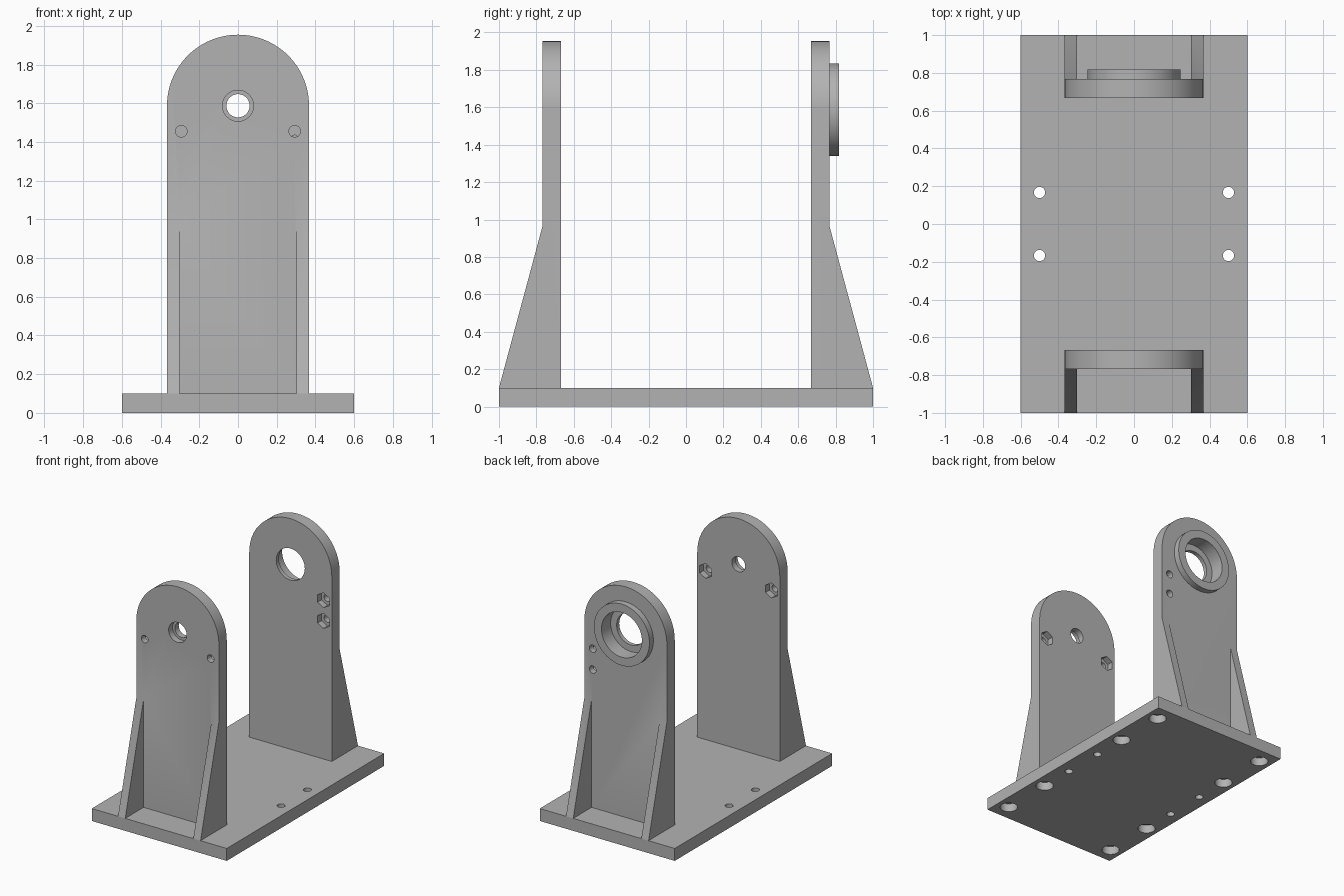
import bpy, bmesh
from math import cos, sin, pi, radians
from mathutils import Vector

cube = bpy.data.objects.get("Cube")
if cube:
    bpy.data.objects.remove(cube, do_unlink=True)

grey = bpy.data.materials.new("plain grey")
grey.use_nodes = True
colour = (0.45, 0.45, 0.45, 1)
grey.diffuse_color = colour
grey.node_tree.nodes["Principled BSDF"].inputs["Base Color"].default_value = colour

PLACE = {
    "X": lambda a, b, d: Vector((d, a, b)),
    "Y": lambda a, b, d: Vector((a, d, b)),
    "Z": lambda a, b, d: Vector((a, b, d)),
}


def prism(name, profile, axis, lo, hi):
    """Extrude a flat profile along an axis from lo to hi."""
    bm = bmesh.new()
    face = bm.faces.new([bm.verts.new(PLACE[axis](a, b, lo)) for a, b in profile])
    out = bmesh.ops.extrude_face_region(bm, geom=[face])
    verts = [v for v in out["geom"] if isinstance(v, bmesh.types.BMVert)]
    bmesh.ops.translate(bm, vec=PLACE[axis](0, 0, hi - lo), verts=verts)
    bmesh.ops.recalc_face_normals(bm, faces=bm.faces[:])
    mesh = bpy.data.meshes.new(name)
    bm.to_mesh(mesh)
    bm.free()
    mesh.materials.append(grey)
    obj = bpy.data.objects.new(name, mesh)
    bpy.context.collection.objects.link(obj)
    return obj


def ring(a, b, r, n=48):
    return [(a + r * sin(2 * pi * i / n), b + r * cos(2 * pi * i / n)) for i in range(n)]


def combine(target, tool, operation):
    """Apply a boolean and discard the tool."""
    tool.hide_render = True
    mod = target.modifiers.new("boolean", "BOOLEAN")
    mod.operation, mod.object, mod.solver = operation, tool, "EXACT"
    bpy.context.view_layer.objects.active = target
    bpy.ops.object.modifier_apply(modifier=mod.name)
    bpy.data.objects.remove(tool, do_unlink=True)


def cut(target, profile, axis, lo, hi):
    combine(target, prism("cutter", profile, axis, lo, hi), "DIFFERENCE")


def finish(obj):
    bpy.ops.object.select_all(action="DESELECT")
    obj.select_set(True)
    bpy.context.view_layer.objects.active = obj
    bpy.ops.object.shade_smooth_by_angle(angle=radians(30))


HALF, AXLE, FLOOR = 0.367, 1.587, 0.1
INNER, OUTER = 0.667, 0.767


def upright(name, side):
    """Round-topped plate with two sloping gussets on its outer face."""
    arc = [(HALF * cos(pi * i / 48), AXLE + HALF * sin(pi * i / 48)) for i in range(49)]
    plate = prism(name, [(-HALF, FLOOR), (HALF, FLOOR)] + arc, "Y", side * INNER, side * OUTER)
    slope = [(side * 0.72, FLOOR), (side, FLOOR), (side * OUTER, 0.965), (side * 0.72, 0.965)]
    for lo, hi in ((-HALF, -0.303), (0.303, HALF)):
        combine(plate, prism("gusset", slope, "X", lo, hi), "UNION")
    return plate


def nut_hole(plate, side, x, z):
    """Screw hole with a hexagonal nut pocket on the inner face."""
    cut(plate, ring(x, z, 0.03, 24), "Y", side * 0.6, side * 0.85)
    cut(plate, ring(x, z, 0.06, 6), "Y", side * 0.6, side * 0.717)


# Base plate with screw holes and round pockets underneath
base = prism("base_plate", [(-0.6, -1), (0.6, -1), (0.6, 1), (-0.6, 1)], "Z", 0, FLOOR)
for x in (-0.5, 0.5):
    for s in (-1, 1):
        cut(base, ring(x, s * 0.167, 0.03, 24), "Z", -0.1, 0.2)
        for y in (0.45, 0.87):
            cut(base, ring(x, s * y, 0.065), "Z", -0.1, 0.067)
finish(base)

# Front upright with a stepped shaft hole
front = upright("front_upright", -1)
cut(front, ring(0, AXLE, 0.06), "Y", -0.9, -0.6)
cut(front, ring(0, AXLE, 0.08), "Y", -0.9, -0.717)
for x in (-0.293, 0.293):
    nut_hole(front, -1, x, 1.455)
finish(front)

# Back upright with a raised bearing collar
back = upright("back_upright", 1)
combine(back, prism("collar", ring(0, AXLE, 0.247, 64), "Y", 0.74, 0.817), "UNION")
cut(back, ring(0, AXLE, 0.127), "Y", 0.6, 0.9)
cut(back, ring(0, AXLE, 0.18, 64), "Y", 0.7, 0.9)
for z in (1.21, 1.377):
    nut_hole(back, 1, 0.293, z)
finish(back)
